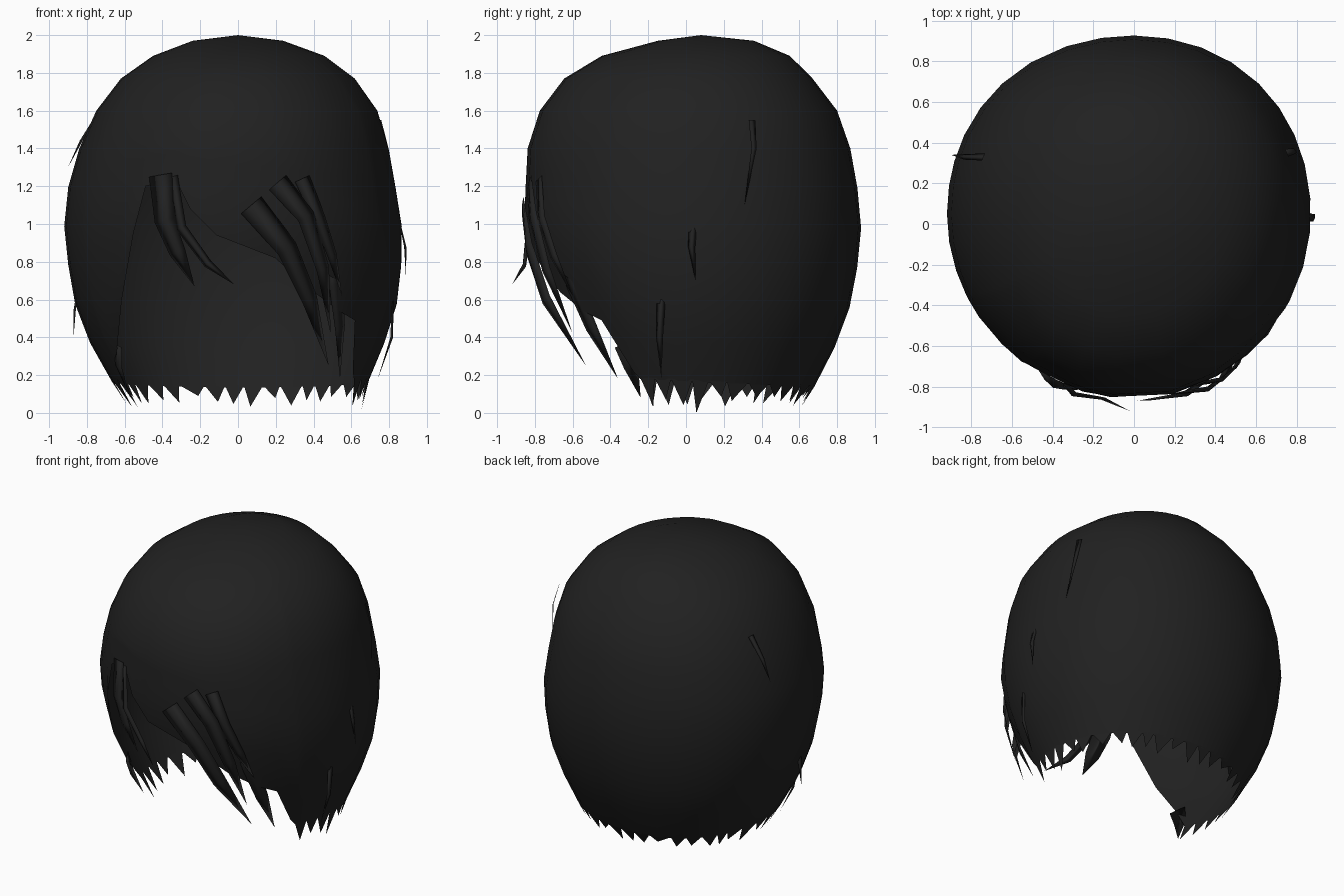
import bpy, bmesh, math, random
from mathutils import Vector

random.seed(4)
if "Cube" in bpy.data.objects:
    bpy.data.objects.remove(bpy.data.objects["Cube"])

black = bpy.data.materials.new("soft_black")
black.use_nodes = True
black.diffuse_color = (0.015, 0.015, 0.015, 1)
bsdf = black.node_tree.nodes["Principled BSDF"]
bsdf.inputs["Base Color"].default_value = black.diffuse_color
bsdf.inputs["Roughness"].default_value = 0.8

# Head profile: height, then reach to -x, +x, front and back
PROFILE = [
    (1.97, .24, .24, .15, .36), (1.89, .45, .46, .45, .55),
    (1.77, .62, .62, .65, .67), (1.60, .75, .74, .78, .80),
    (1.40, .84, .80, .845, .87), (1.12, .92, .85, .86, .92),
    (0.92, .92, .88, .85, .93), (0.60, .87, .85, .75, .88),
    (0.42, .81, .80, .68, .82), (0.20, .69, .70, .58, .72),
    (0.00, .56, .65, .50, .59)]

# Lower hairline around the face: angle from the front, height
HAIRLINE = [(-64, .18), (-62, .22), (-56, .35), (-45, .6), (-37, .95),
            (-33, 1.2), (-22, 1.24), (-16, 1.08), (-7, .94), (13, .82),
            (28, .64), (40, .54), (49, .49), (59, .22), (62, .18)]
BACK_ANGLES = [73, 84, 95, 106, 116, 126, 136, 147, 158, 169, 180,
               190, 201, 213, 224, 234, 244, 253, 261, 270, 279, 288]
CENTRE_Y = 0.05


def hem(deg):
    return .165 + .03 * math.cos(math.radians(deg))


def reach(z):
    for hi, lo in zip(PROFILE, PROFILE[1:]):
        if z >= lo[0]:
            t = (z - lo[0]) / (hi[0] - lo[0])
            return [l + (h - l) * t for h, l in zip(hi[1:], lo[1:])]
    return PROFILE[-1][1:]


def on_head(deg, z):
    left, right, front, back = reach(z)
    s, c = math.sin(math.radians(deg)), math.cos(math.radians(deg))
    bulge = 1 if c > 0 else 1 + .06 * (s * c) ** 2
    x = s * bulge * (right if s > 0 else left)
    depth = (front + CENTRE_Y) if c > 0 else (back - CENTRE_Y)
    return Vector((x, CENTRE_Y - c * bulge * depth, z))


def finish(name, bm):
    mesh = bpy.data.meshes.new(name)
    bm.to_mesh(mesh)
    bm.free()
    mesh.materials.append(black)
    for p in mesh.polygons:
        p.use_smooth = True
    obj = bpy.data.objects.new(name, mesh)
    bpy.context.collection.objects.link(obj)


# Main hair shell, open below and at the face
columns = HAIRLINE + [(deg, hem(deg)) for deg in BACK_ANGLES]
crown_rows = [row[0] for row in PROFILE[:5]]
bm = bmesh.new()
crown = bm.verts.new((0, 0.08, 2))
grid = []
for deg, low in columns:
    heights = crown_rows + [1.4 + (low - 1.4) * k / 6 for k in range(1, 7)]
    grid.append([bm.verts.new(on_head(deg, z)) for z in heights])
for a, b in zip(grid, grid[1:] + grid[:1]):
    bm.faces.new((crown, a[0], b[0]))
    for k in range(len(a) - 1):
        bm.faces.new((a[k], a[k + 1], b[k + 1], b[k]))
finish("hair_shell", bm)

# Jagged tips of uneven width along the lower edge
bm = bmesh.new()
count = 26
stops = [62 + 234 * i / count for i in range(count + 1)]
stops = [s + (random.uniform(-2.5, 2.5) if 0 < i < count else 0)
         for i, s in enumerate(stops)]
for i, (a0, a1) in enumerate(zip(stops, stops[1:])):
    tip_z = 0.0 if i == 3 else random.uniform(.03, .09)
    tip = a0 + (a1 - a0) * random.uniform(.2, .9)
    corners = ((a0, hem(a0) + .01), (tip, tip_z), (a1, hem(a1) + .01))
    bm.faces.new([bm.verts.new(on_head(d, z)) for d, z in corners])
finish("jagged_tips", bm)


# Flat tapering lock of hair with a low ridge, its root laid on the shell
def lock(name, path, width, ridge=.3):
    pts = [Vector(p) for p in path]
    bm = bmesh.new()
    rings = []
    for i, p in enumerate(pts[:-1]):
        along = (pts[i + 1] - pts[max(i - 1, 0)]).normalized()
        out = Vector((p.x, p.y, 0)).normalized()
        side = out.cross(along).normalized()
        half = width / 2 * (1 - 0.5 * i / (len(pts) - 1))
        lift = half * (ridge if i else .05)
        offsets = (side * half, out * lift, -side * half)
        rings.append([bm.verts.new(p + o) for o in offsets])
    tip = bm.verts.new(pts[-1])
    for a, b in zip(rings, rings[1:]):
        for k in range(3):
            n = (k + 1) % 3
            bm.faces.new((a[k], a[n], b[n], b[k]))
    for k in range(3):
        bm.faces.new((rings[-1][k], rings[-1][(k + 1) % 3], tip))
    bm.faces.new(rings[0])
    bmesh.ops.recalc_face_normals(bm, faces=bm.faces)
    finish(name, bm)


# Locks falling over the face
lock("fringe_lock_outer", [(-.41, -.75, 1.26), (-.39, -.79, 1.02),
                           (-.32, -.80, .85), (-.23, -.79, .67)], .14)
lock("fringe_lock_inner", [(-.35, -.78, 1.25), (-.30, -.83, .98),
                           (-.16, -.85, .79), (-.02, -.92, .68)], .07, .6)
lock("fringe_lock_parting", [(.07, -.865, 1.10), (.26, -.83, .87),
                             (.38, -.74, .60), (.48, -.53, .25)], .14)
lock("fringe_lock_middle", [(.21, -.83, 1.22), (.36, -.81, 1.04),
                            (.45, -.74, .76), (.49, -.60, .42)], .12)
lock("fringe_lock_side", [(.34, -.78, 1.24), (.43, -.765, 1.03),
                          (.50, -.70, .83), (.55, -.60, .62)], .09)
lock("temple_lock", [(.50, -.64, .84), (.52, -.60, .68),
                     (.54, -.50, .45), (.54, -.36, .18)], .12, .1)

# Loose locks on the sides
lock("left_upper_lock", [(.75, .35, 1.55), (.79, .36, 1.4), (.83, .31, 1.1)], .04)
lock("left_middle_lock", [(.84, .04, 1.08), (.88, .03, .88), (.89, .05, .70)], .05, .6)
lock("left_lower_lock", [(.82, -.13, .66), (.81, -.14, .40), (.74, -.13, .18)], .05, .6)
lock("right_upper_lock", [(-.74, .33, 1.58), (-.83, .33, 1.44), (-.90, .34, 1.30)], .04, .6)
lock("right_lower_lock", [(-.85, -.05, .66), (-.86, -.05, .54), (-.87, -.05, .41)], .05, .6)
lock("right_sideburn_lock", [(-.64, -.33, .36), (-.63, -.29, .24), (-.57, -.24, .08)], .11)
